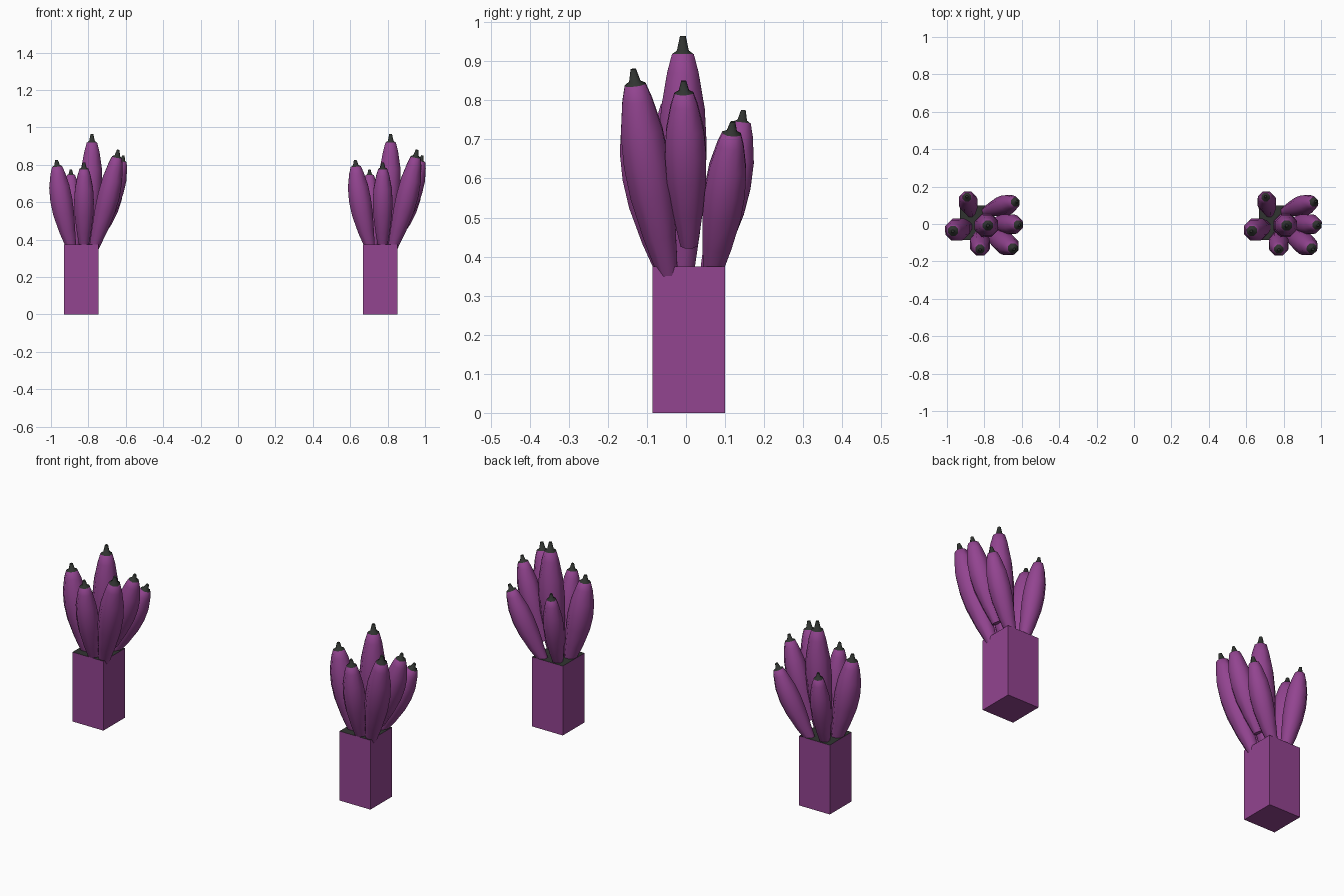
import bpy, bmesh, math
from mathutils import Vector

cube = bpy.data.objects.get("Cube")
if cube:
    bpy.data.objects.remove(cube, do_unlink=True)


def make_material(name, colour):
    mat = bpy.data.materials.new(name)
    mat.use_nodes = True
    mat.diffuse_color = (*colour, 1)
    mat.node_tree.nodes["Principled BSDF"].inputs["Base Color"].default_value = (*colour, 1)
    return mat


purple = make_material("purple", (0.29, 0.058, 0.28))
charcoal = make_material("charcoal", (0.03, 0.034, 0.03))

SPACING = 1.597          # distance between the two planters
SIDES = 8
# Fruit outline: fraction of length, fraction of full radius
PROFILE = [(0, .42), (.2, .72), (.4, .95), (.55, 1), (.7, .92),
           (.85, .66), (.925, .46), (.94, .25), (1, .12)]
CAP_RING = 6             # rings from here on are the dark cap


def place_pair(name, mesh):
    """Put the same part on the left and right planter."""
    for side, shift in (("left", 0), ("right", -SPACING)):
        obj = bpy.data.objects.new(f"{side}_{name}", mesh)
        obj.location.x = shift
        bpy.context.collection.objects.link(obj)


def finish(bm, name):
    bmesh.ops.recalc_face_normals(bm, faces=bm.faces)
    mesh = bpy.data.meshes.new(name)
    bm.to_mesh(mesh)
    bm.free()
    mesh.materials.append(purple)
    mesh.materials.append(charcoal)
    return mesh


def make_pot():
    bm = bmesh.new()
    bmesh.ops.create_cube(bm, size=1)
    bmesh.ops.scale(bm, verts=bm.verts, vec=(.185, .185, .375))
    bmesh.ops.translate(bm, verts=bm.verts, vec=(.7595, .007, .1875))
    bm.normal_update()
    for f in bm.faces:
        f.material_index = int(f.normal.z > .5)
    return finish(bm, "pot")


def make_fruit(name, base, tip, radius, bow=.012):
    """Loft the outline along a slightly outward-bowed path."""
    base, tip = Vector(base), Vector(tip)
    chord = tip - base
    outward = Vector((chord.x, chord.y, 0)).normalized() * bow
    bm = bmesh.new()
    rings = []
    for t, r in PROFILE:
        centre = base + chord * t + outward * 4 * t * (1 - t)
        axis = (chord + outward * 4 * (1 - 2 * t)).normalized()
        u = Vector((0, 1, 0)).cross(axis).normalized()
        v = axis.cross(u)
        ring = []
        for i in range(SIDES):
            a = math.tau * (i + .5) / SIDES
            ring.append(bm.verts.new(centre + (u * math.cos(a) + v * math.sin(a)) * radius * r))
        rings.append(ring)
    for k, (lower, upper) in enumerate(zip(rings, rings[1:])):
        for i in range(SIDES):
            j = (i + 1) % SIDES
            f = bm.faces.new((lower[i], lower[j], upper[j], upper[i]))
            f.material_index = int(k >= CAP_RING)
            f.smooth = True
    bm.faces.new(rings[0])
    bm.faces.new(rings[-1]).material_index = 1
    # Keep the shoulder of the cap and both ends crisp
    for e in bm.edges:
        if len(e.link_faces) == 2 and e.calc_face_angle() > math.radians(50):
            e.smooth = False
    return finish(bm, name)


place_pair("pot", make_pot())

# name, base, tip, radius
FRUITS = [
    ("centre_fruit", (.775, -.008, .34), (.816, -.008, .965), .066),
    ("front_outer_fruit", (.825, -.045, .35), (.957, -.135, .88), .063),
    ("side_fruit", (.845, .008, .43), (.985, -.006, .85), .057),
    ("back_outer_fruit", (.80, .066, .35), (.972, .12, .745), .056),
    ("back_inner_fruit", (.725, .055, .35), (.703, .147, .775), .053),
    ("inner_side_fruit", (.708, -.012, .35), (.627, -.038, .826), .064),
    ("front_inner_fruit", (.773, -.05, .35), (.774, -.138, .812), .057),
]
for fruit in FRUITS:
    place_pair(fruit[0], make_fruit(*fruit))
